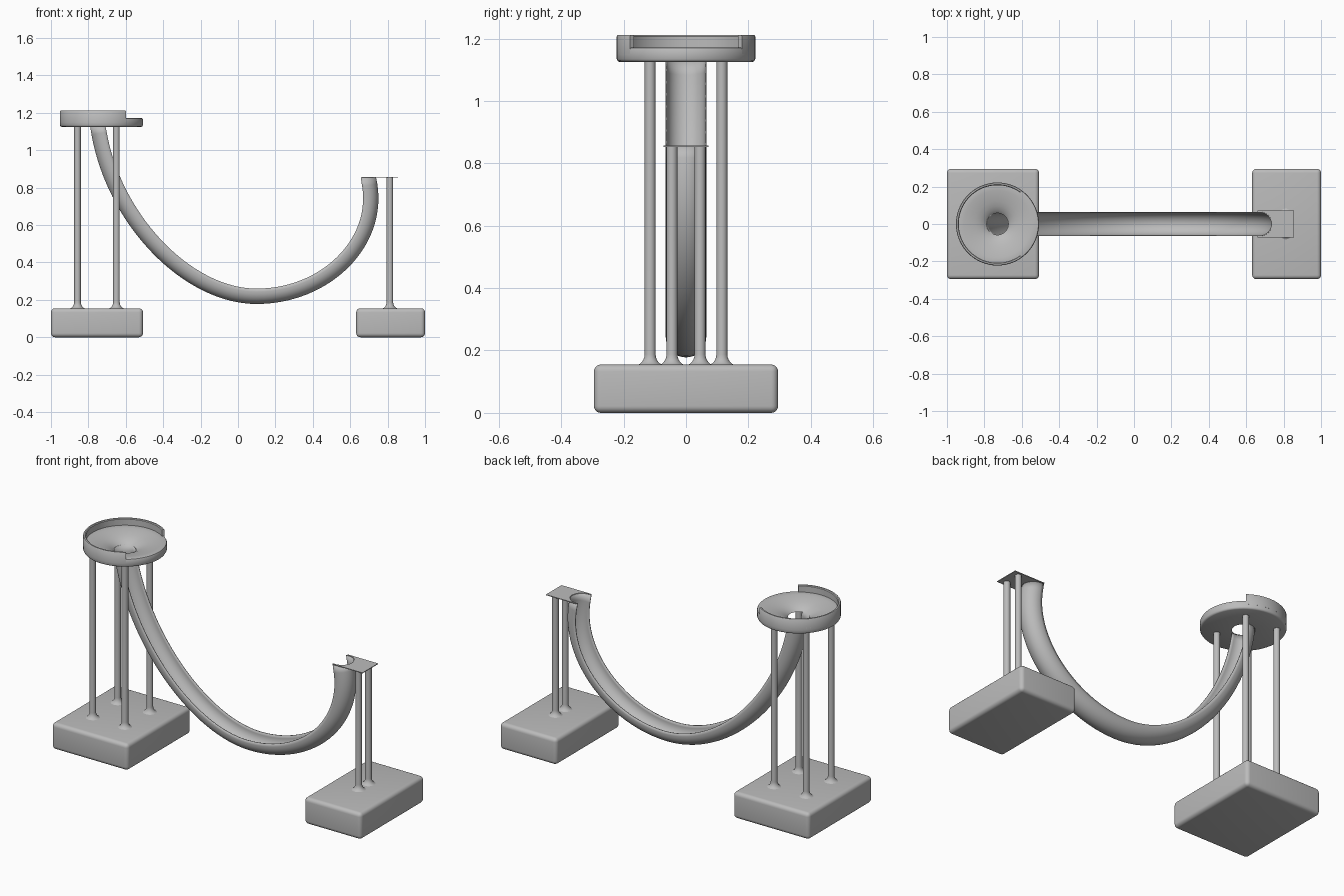
import bpy, bmesh
from math import radians, pi, sin, cos
from mathutils import Vector, Matrix
from mathutils.geometry import interpolate_bezier

if "Cube" in bpy.data.objects:
    bpy.data.objects.remove(bpy.data.objects["Cube"])

grey = bpy.data.materials.new("plain_grey")
grey.use_nodes = True
GREY = (0.5, 0.5, 0.5, 1)
grey.diffuse_color = GREY
grey.node_tree.nodes["Principled BSDF"].inputs["Base Color"].default_value = GREY


def finish(bm, name, smooth=40):
    """Turn a bmesh into a named, shaded object."""
    bmesh.ops.remove_doubles(bm, verts=bm.verts, dist=1e-5)
    bmesh.ops.recalc_face_normals(bm, faces=bm.faces)
    mesh = bpy.data.meshes.new(name)
    bm.to_mesh(mesh)
    bm.free()
    mesh.materials.append(grey)
    obj = bpy.data.objects.new(name, mesh)
    bpy.context.collection.objects.link(obj)
    bpy.ops.object.select_all(action="DESELECT")
    obj.select_set(True)
    bpy.context.view_layer.objects.active = obj
    bpy.ops.object.shade_smooth_by_angle(angle=radians(smooth))
    return obj


def lathe(name, profile, x, y, steps, closed=False, start=0, sweep=2 * pi):
    """Spin an (r, z) profile about a vertical axis at x, y."""
    bm = bmesh.new()
    vs = [bm.verts.new((r, 0, z)) for r, z in profile]
    pairs = list(zip(vs, vs[1:] + vs[:1])) if closed else list(zip(vs, vs[1:]))
    for a, b in pairs:
        bm.edges.new((a, b))
    bmesh.ops.rotate(bm, verts=vs, cent=(0, 0, 0), matrix=Matrix.Rotation(start, 3, "Z"))
    bmesh.ops.spin(bm, geom=vs + bm.edges[:], cent=(0, 0, 0), axis=(0, 0, 1),
                   angle=sweep, steps=steps)
    bmesh.ops.remove_doubles(bm, verts=bm.verts, dist=1e-5)
    bmesh.ops.holes_fill(bm, edges=[e for e in bm.edges if e.is_boundary])
    bmesh.ops.translate(bm, verts=bm.verts, vec=(x, y, 0))
    return finish(bm, name)


def base(name, x0, x1, depth=0.59, height=0.155):
    """Rounded block standing on the ground."""
    bm = bmesh.new()
    bmesh.ops.create_cube(bm, size=1)
    bmesh.ops.scale(bm, verts=bm.verts, vec=(x1 - x0, depth, height))
    bmesh.ops.translate(bm, verts=bm.verts, vec=((x0 + x1) / 2, 0, height / 2))
    bmesh.ops.bevel(bm, geom=bm.edges[:], offset=0.022, segments=5,
                    profile=0.5, affect="EDGES")
    return finish(bm, name)


def post(name, x, y, top, radius=0.0175, flare=0.032, foot=0.152):
    """Thin round post with a concave flare at its foot."""
    curve = [(radius + flare * (1 - sin(a)), foot + 0.036 * (1 - cos(a)))
             for a in (pi / 2 * i / 6 for i in range(7))]
    return lathe(name, curve + [(radius, top)], x, y, 24)


# Bases
base("dish_base", -1, -0.508)
base("end_base", 0.632, 1)

# Posts
for side, y in (("right", -1), ("left", 1)):
    post("dish_outer_post_" + side, -0.858, y * 0.115, 1.13)
    post("dish_inner_post_" + side, -0.65, y * 0.115, 1.13)
    post("end_post_" + side, 0.812, y * 0.045, 0.853)

# Funnel-shaped dish with a drain hole
DISH_X = -0.73
funnel = [(0.058, 1.125), (0.213, 1.125), (0.219, 1.128), (0.222, 1.134),
          (0.222, 1.164), (0.219, 1.17), (0.213, 1.172), (0.18, 1.169),
          (0.15, 1.164), (0.12, 1.157), (0.095, 1.149), (0.075, 1.139), (0.063, 1.13)]
lathe("dish", funnel, DISH_X, 0, 64, closed=True)

# Raised rim, open toward the trough
rim = [(0.207, 1.15), (0.2222, 1.15), (0.2222, 1.207), (0.219, 1.211),
       (0.211, 1.211), (0.207, 1.207)]
gap = radians(54)
lathe("dish_rim", rim, DISH_X, 0, 48, closed=True, start=gap, sweep=2 * pi - 2 * gap)

# Trough: U section swept along the outer curve
R, LIP, END_X, END_Z = 0.065, 0.017, 0.738, 0.855


def bezier(points, count):
    return interpolate_bezier(*[Vector((x, 0, z)) for x, z in points], count)


path = bezier([(-0.79, 1.126), (-0.72, 0.62), (-0.3, 0.178), (0.1, 0.178)], 36)
path += bezier([(0.1, 0.178), (0.5, 0.178), (0.82, 0.5), (END_X, END_Z)], 30)[1:]
arc = [(R - R * sin(a), -R * cos(a)) for a in (pi * i / 20 for i in range(21))]
section = [(R + LIP, -R)] + arc + [(R + LIP, R)]

bm = bmesh.new()
rings = []
last = len(path) - 1
for i, p in enumerate(path):
    t = (path[min(i + 1, last)] - path[max(i - 1, 0)]).normalized()
    inward = Vector((-t.z, 0, t.x))
    if i in (0, last):  # level cuts at both ends
        inward = Vector((1 if i == 0 else -1, 0, 0))
    rings.append([bm.verts.new(p + inward * d + Vector((0, w, 0))) for d, w in section])
for a, b in zip(rings, rings[1:]):
    for j in range(len(section) - 1):
        bm.faces.new((a[j], a[j + 1], b[j + 1], b[j]))
trough = finish(bm, "trough")
# Normals may face either way, so pick the wall offset that grows inward
mid = min(trough.data.polygons, key=lambda f: f.center.z)
wall = trough.modifiers.new("wall", "SOLIDIFY")
wall.thickness = 0.004
wall.offset = -1 if mid.normal.z < 0 else 1

# Landing plate with a notch that follows the trough
bm = bmesh.new()
notch = [(END_X - d, w) for d, w in arc]
outline = [(0.66, -0.072)] + [(0.66, -R)] + notch + [(0.66, R), (0.66, 0.072),
                                                     (0.855, 0.072), (0.855, -0.072)]
face = bm.faces.new([bm.verts.new((x, y, END_Z - 0.002)) for x, y in outline])
top = bmesh.ops.extrude_face_region(bm, geom=[face])["geom"]
bmesh.ops.translate(bm, vec=(0, 0, 0.004),
                    verts=[v for v in top if isinstance(v, bmesh.types.BMVert)])
finish(bm, "landing_plate", 20)
